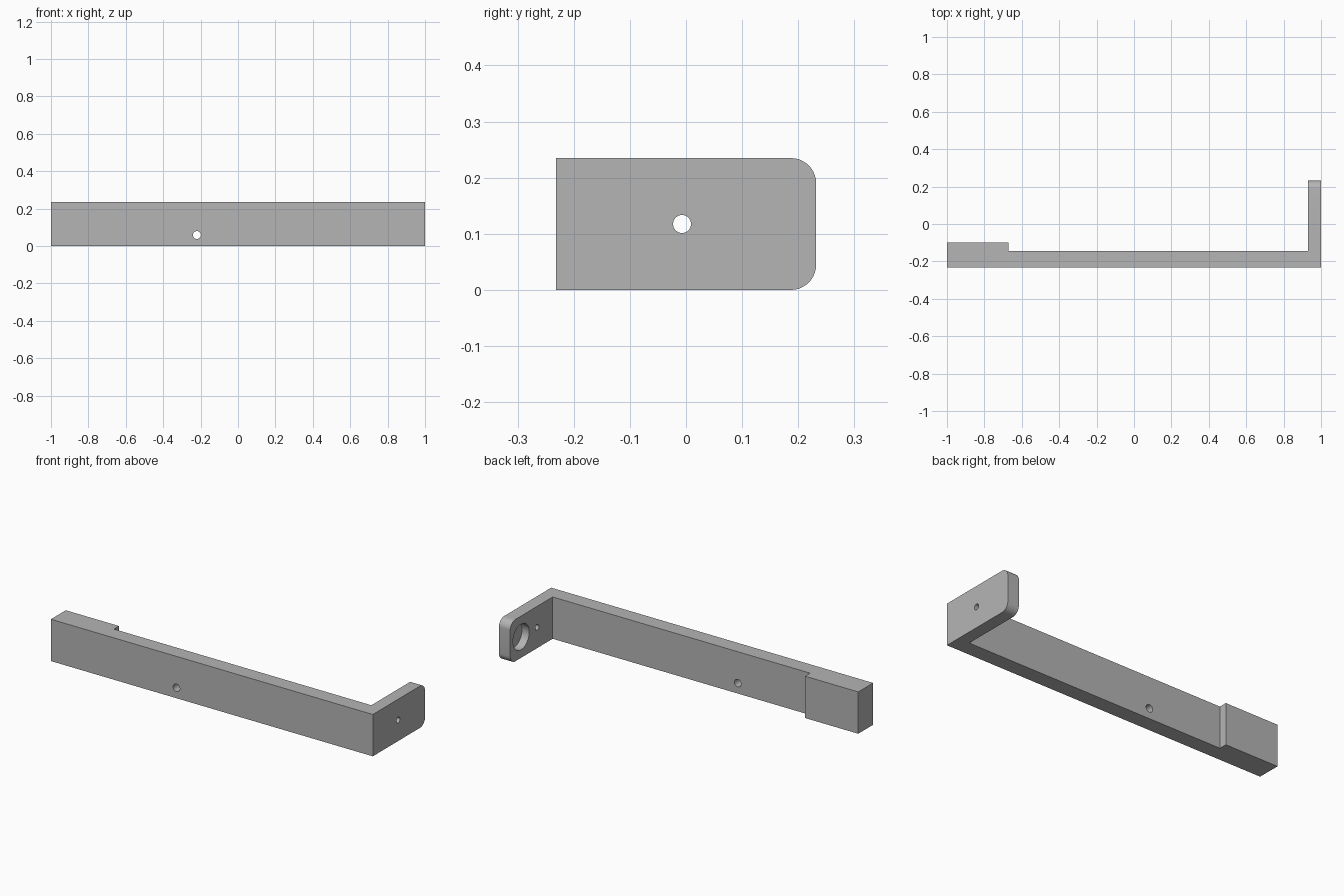
import bpy
import bmesh
import math
from mathutils import Matrix, Vector

cube = bpy.data.objects.get("Cube")
if cube:
    bpy.data.objects.remove(cube, do_unlink=True)

HEIGHT = 0.235
FRONT, BACK = -0.232, 0.232
MID = HEIGHT / 2

# Machined grey metal
metal = bpy.data.materials.new("machined grey")
metal.use_nodes = True
colour = (0.46, 0.46, 0.46, 1)
metal.diffuse_color = colour
metal.node_tree.nodes["Principled BSDF"].inputs["Base Color"].default_value = colour


def make_object(name, bm):
    bmesh.ops.recalc_face_normals(bm, faces=bm.faces)
    mesh = bpy.data.meshes.new(name)
    bm.to_mesh(mesh)
    bm.free()
    mesh.materials.append(metal)
    obj = bpy.data.objects.new(name, mesh)
    bpy.context.collection.objects.link(obj)
    return obj


# Bracket outline: long bar, thick end pad and upright ear
outline = [(-1, FRONT), (1, FRONT), (1, BACK), (0.93, BACK),
           (0.93, -0.145), (-0.67, -0.145), (-0.67, -0.1), (-1, -0.1)]
bm = bmesh.new()
base = bm.faces.new([bm.verts.new((x, y, 0)) for x, y in outline])
top = bmesh.ops.extrude_face_region(bm, geom=[base])["geom"]
bmesh.ops.translate(bm, vec=(0, 0, HEIGHT),
                    verts=[v for v in top if isinstance(v, bmesh.types.BMVert)])
# Rounded ear corners
tip = [e for e in bm.edges
       if all(v.co.y > BACK - 0.001 for v in e.verts)
       and abs(e.verts[0].co.x - e.verts[1].co.x) > 0.01]
bmesh.ops.bevel(bm, geom=tip, offset=0.045, segments=10, profile=0.5,
                affect='EDGES')
bracket = make_object("bracket", bm)


def drill(start, direction, radius, depth, pointed=False):
    """Cut a round hole that enters at start and runs along direction."""
    bm = bmesh.new()
    lead = 0.02
    bmesh.ops.create_cone(bm, cap_ends=True, segments=32, radius1=radius,
                          radius2=radius, depth=depth + lead,
                          matrix=Matrix.Translation((0, 0, (depth - lead) / 2)))
    if pointed:
        bm.faces.ensure_lookup_table()
        end = max(bm.faces, key=lambda f: f.calc_center_median().z)
        centre = bmesh.ops.poke(bm, faces=[end])["verts"][0]
        centre.co.z += radius * 0.6
    axis = Vector(direction)
    turn = axis.to_track_quat('Z', 'Y').to_matrix().to_4x4()
    bm.transform(Matrix.Translation(start) @ turn)
    cutter = make_object("hole_cutter", bm)
    cutter.hide_render = True
    mod = bracket.modifiers.new("hole", 'BOOLEAN')
    mod.operation = 'DIFFERENCE'
    mod.solver = 'EXACT'
    mod.object = cutter
    bpy.context.view_layer.objects.active = bracket
    bpy.ops.object.modifier_apply(modifier=mod.name)
    bpy.data.objects.remove(cutter, do_unlink=True)


back, up, down, left, right = (0, 1, 0), (0, 0, 1), (0, 0, -1), (1, 0, 0), (-1, 0, 0)

# Blind and through holes in the front of the bar
for side in (-1, 1):
    for x in (-0.47, 0.47):
        drill((x, FRONT, MID + side * 0.07), back, 0.021, 0.05, pointed=True)
    drill((-0.22, FRONT, MID + side * 0.059), back, 0.021, 0.12)

# Blind holes above and below the end pad
for x in (-0.935, -0.705):
    drill((x, -0.162, HEIGHT), down, 0.019, 0.07, pointed=True)
    drill((x, -0.162, 0), up, 0.019, 0.07, pointed=True)

# Small screw holes in the top of the ear
for y in (-0.04, 0.055):
    drill((0.963, y, HEIGHT), down, 0.009, 0.04, pointed=True)

# Pin hole, bearing bore and inner counterbore in the ear
drill((1, -0.007, MID), right, 0.016, 0.09)
drill((1, 0.135, MID), right, 0.041, 0.09)
drill((0.93, 0.135, MID), left, 0.072, 0.045)

bpy.ops.object.select_all(action='DESELECT')
bracket.select_set(True)
bpy.context.view_layer.objects.active = bracket
bpy.ops.object.shade_smooth_by_angle(angle=math.radians(30))
